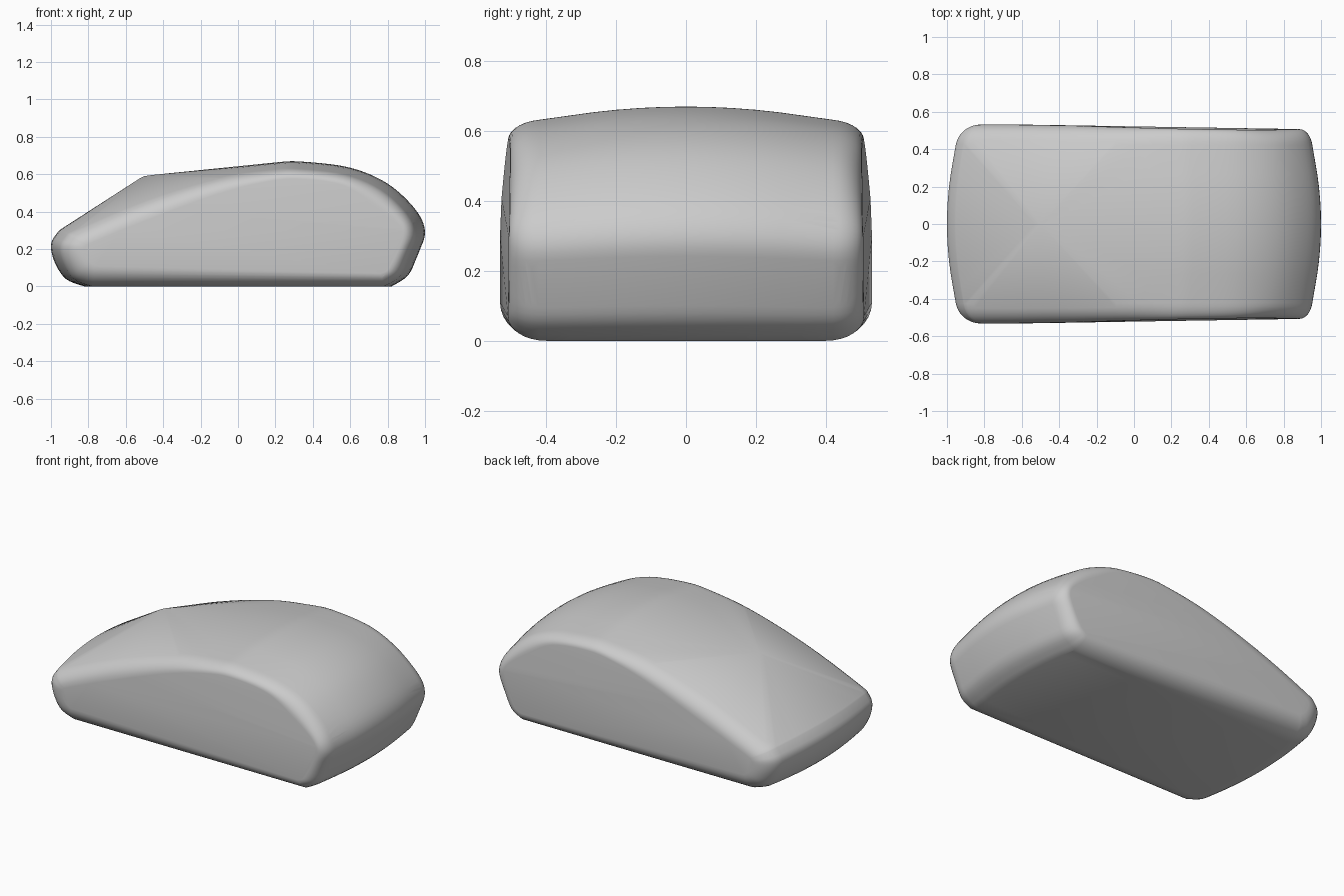
import bpy
import bmesh
import math
from mathutils import Vector

cube = bpy.data.objects.get("Cube")
if cube:
    bpy.data.objects.remove(cube, do_unlink=True)

# Lengthwise outlines (x, z): middle of the body and rim of the flat flank
CENTRE = [(-.82, 0), (-.92, .04), (-.98, .13), (-1, .22), (-.97, .28), (-.9, .33),
          (-.5, .5), (-.1, .62), (.2, .663), (.35, .667), (.6, .635), (.8, .55),
          (.95, .41), (1, .29), (.96, .17), (.91, .06), (.82, 0)]
FLANK = [(-.76, .11), (-.79, .13), (-.81, .16), (-.82, .2), (-.81, .22), (-.77, .24),
         (-.5, .35), (-.12, .49), (.15, .56), (.33, .575), (.55, .545), (.7, .46),
         (.85, .35), (.885, .28), (.85, .18), (.8, .09), (.76, .07)]
SHOULDER = .4
STEPS = 5


def smooth_path(points):
    """Catmull-Rom curve through an open list of points."""
    pts = [Vector(p) for p in points]
    pts = [pts[0]] + pts + [pts[-1]]
    path = []
    for a, b, c, d in zip(pts, pts[1:], pts[2:], pts[3:]):
        for i in range(STEPS):
            t = i / STEPS
            path.append(b + (c - a) * t / 2 + (a * 2 - b * 5 + c * 4 - d) * t * t / 2
                        + (b * 3 - a - c * 3 + d) * t ** 3 / 2)
    return path + [pts[-1]]


def half_width(x, z):
    """The flanks lean in towards the rear and the top."""
    rear = min(max((x + .35) / 1.23, 0), 1)
    top = max(z - .3, 0)
    return .532 - .025 * rear - .04 * top


centre = smooth_path(CENTRE)
flank = smooth_path(FLANK)
bm = bmesh.new()

for side in (-1, 1):
    for c, f in zip(centre, flank):
        shoulder = Vector((c.x * .955, c.y * .945))
        # Gentle crown from the middle out to the shoulder
        for i in range(7):
            t = i / 6
            p = c.lerp(shoulder, t * t)
            bm.verts.new((p.x, side * SHOULDER * t, max(p.y, 0)))
        # Rounded edge from the shoulder to the flank
        wide = half_width(f.x, f.y)
        for i in range(1, 9):
            a = i / 8 * math.pi / 2
            p = shoulder.lerp(f, 1 - math.cos(a))
            y = SHOULDER + (wide - SHOULDER) * math.sin(a)
            bm.verts.new((p.x, side * y, max(p.y, 0)))

# Raised point on the sloping front, with slopes stretched around it
for x, z in ((-.53, .575), (-.5, .59), (-.45, .597)):
    bm.verts.new((x, 0, z))

# Stretch one closed skin over all the sections
bmesh.ops.remove_doubles(bm, verts=bm.verts, dist=.002)
hull = bmesh.ops.convex_hull(bm, input=bm.verts)
inside = {g for g in hull["geom_interior"] + hull["geom_unused"]
          if isinstance(g, bmesh.types.BMVert)}
bmesh.ops.delete(bm, geom=list(inside), context="VERTS")
bmesh.ops.dissolve_limit(bm, angle_limit=math.radians(.3),
                         verts=bm.verts, edges=bm.edges)
bmesh.ops.recalc_face_normals(bm, faces=bm.faces)

mesh = bpy.data.meshes.new("mouse_shell")
bm.to_mesh(mesh)
bm.free()
shell = bpy.data.objects.new("mouse_shell", mesh)
bpy.context.collection.objects.link(shell)

# Plain grey finish
grey = bpy.data.materials.new("plain_grey")
grey.use_nodes = True
colour = (.6, .6, .6, 1)
grey.diffuse_color = colour
grey.node_tree.nodes["Principled BSDF"].inputs["Base Color"].default_value = colour
mesh.materials.append(grey)

bpy.ops.object.select_all(action="DESELECT")
shell.select_set(True)
bpy.context.view_layer.objects.active = shell
bpy.ops.object.shade_smooth_by_angle(angle=math.radians(35))
